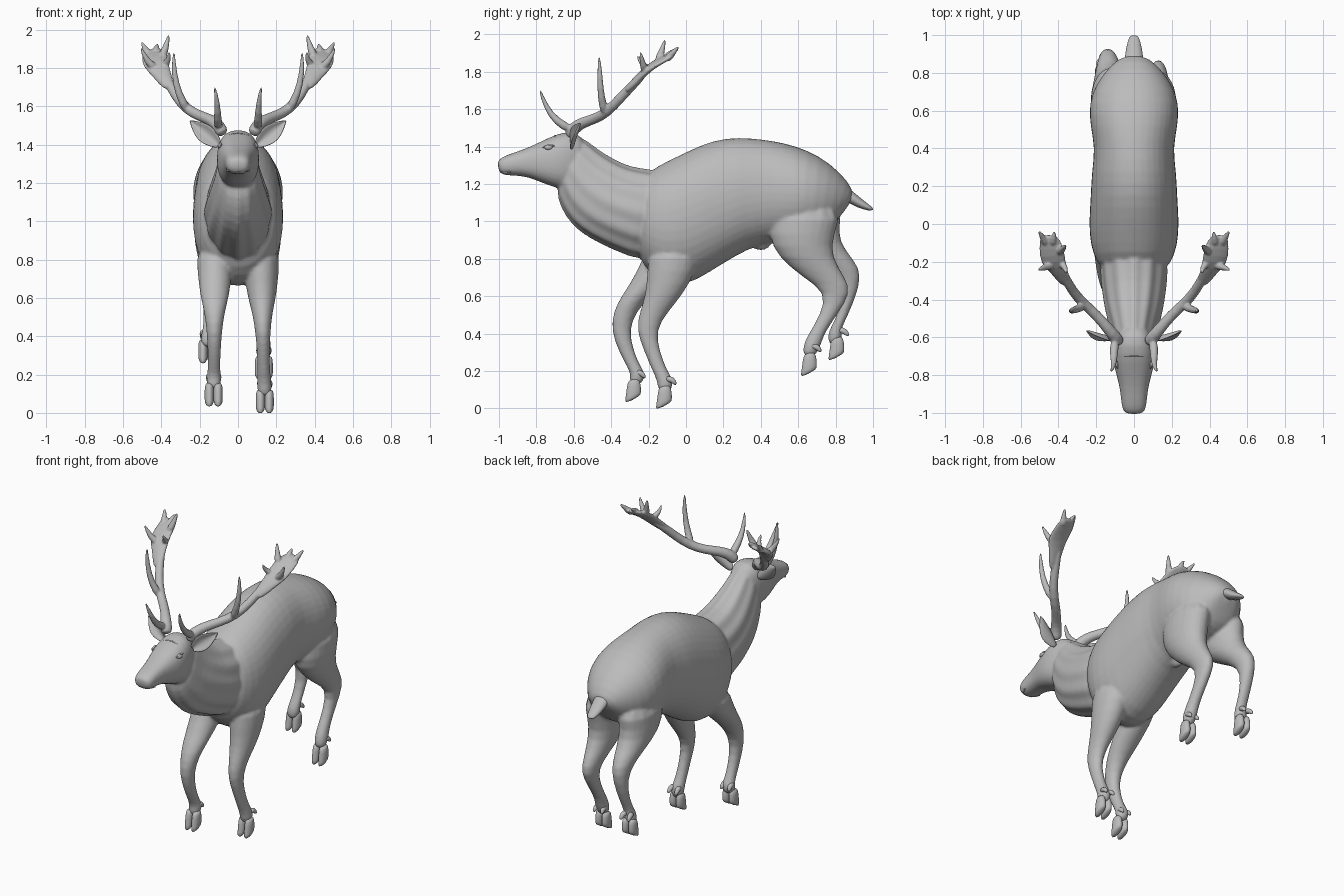
import bpy, bmesh, math
from mathutils import Vector

cube = bpy.data.objects.get("Cube")
if cube:
    bpy.data.objects.remove(cube)

grey = bpy.data.materials.new("clay_grey")
grey.use_nodes = True
grey.diffuse_color = (.5, .5, .5, 1)
grey.node_tree.nodes["Principled BSDF"].inputs["Base Color"].default_value = grey.diffuse_color

def apply_all(*objects):
    """Select the objects, the first one active, and apply their modifiers."""
    bpy.ops.object.select_all(action='DESELECT')
    for obj in objects:
        obj.select_set(True)
    bpy.context.view_layer.objects.active = objects[0]
    bpy.ops.object.convert(target='MESH')
    bpy.ops.object.shade_smooth()

def finish(name, bm, levels=1, mirror=False, thickness=0):
    """Turn a bmesh into a smooth object."""
    bmesh.ops.recalc_face_normals(bm, faces=bm.faces)
    mesh = bpy.data.meshes.new(name)
    bm.to_mesh(mesh)
    bm.free()
    obj = bpy.data.objects.new(name, mesh)
    bpy.context.collection.objects.link(obj)
    mesh.materials.append(grey)
    if thickness:
        obj.modifiers.new("Thickness", 'SOLIDIFY').thickness = thickness
    obj.modifiers.new("Smooth", 'SUBSURF').levels = levels
    if mirror:
        obj.modifiers.new("Mirror", 'MIRROR')
    apply_all(obj)
    return obj

def skin_between(bm, low, high, closed):
    for k in range(len(low) if closed else len(low) - 1):
        n = (k + 1) % len(low)
        bm.faces.new((low[k], low[n], high[n], high[k]))

def loft(name, sections, sides=12, power=1, ridges=0, depth=0, **options):
    """Skin oval rings; each section is two opposite points and a half width."""
    bm = bmesh.new()
    centres = [(Vector(a) + Vector(b)) / 2 for a, b, w in sections]
    last = len(sections) - 1
    rings = []
    for i, (a, b, w) in enumerate(sections):
        reach = (Vector(a) - Vector(b)) / 2
        along = centres[min(i + 1, last)] - centres[max(i - 1, 0)]
        side = reach.cross(along).normalized() * w
        rings.append([])
        for k in range(sides):
            t = math.tau * k / sides
            c, s = (math.copysign(abs(v) ** power, v) for v in (math.cos(t), math.sin(t)))
            swell = 1 + depth * math.cos(ridges * t)
            rings[-1].append(bm.verts.new(centres[i] + (reach * c + side * s) * swell))
    for low, high in zip(rings, rings[1:]):
        skin_between(bm, low, high, True)
    bm.faces.new(rings[0])
    bm.faces.new(rings[-1])
    return finish(name, bm, **options)

def profile(name, rows, x=0, **options):
    """Loft along the body from (top y, top z, bottom y, bottom z, half width)."""
    return loft(name, [((x, a, b), (x, c, d), w) for a, b, c, d, w in rows], **options)

def tube(name, points, **options):
    """Loft round rings through (x, y, z, radius) points."""
    places = [Vector(p[:3]) for p in points]
    sections = []
    for i, p in enumerate(places):
        along = places[min(i + 1, len(places) - 1)] - places[max(i - 1, 0)]
        u = along.cross(Vector((1, -1, 0))).normalized() * points[i][3]
        sections.append((p + u, p - u, points[i][3]))
    return loft(name, sections, sides=8, **options)

def ball(name, centre, size, **options):
    bm = bmesh.new()
    bmesh.ops.create_uvsphere(bm, u_segments=12, v_segments=8, radius=1)
    bmesh.ops.scale(bm, vec=size, verts=bm.verts)
    bmesh.ops.translate(bm, vec=centre, verts=bm.verts)
    return finish(name, bm, **options)

def fuse(name, parts, voxel, rounds):
    """Join overlapping parts into one blended skin."""
    apply_all(*parts)
    bpy.ops.object.join()
    obj = bpy.context.object
    obj.name = obj.data.name = name
    blend = obj.modifiers.new("Blend", 'REMESH')
    blend.mode, blend.voxel_size = 'VOXEL', voxel
    relax = obj.modifiers.new("Relax", 'SMOOTH')
    relax.factor, relax.iterations = .5, rounds
    apply_all(obj)

# Torso, grooved neck and head
body = [ball("sheath", (0, .4, .89), (.035, .06, .045))]
body.append(profile("torso", [
    (-.23, 1.19, -.27, .85, .15), (-.2, 1.275, -.23, .76, .195), (-.1, 1.325, -.13, .66, .235),
    (.03, 1.39, 0, .65, .242), (.15, 1.44, .12, .72, .232), (.28, 1.455, .26, .81, .228),
    (.4, 1.443, .4, .88, .208), (.52, 1.425, .52, .88, .235), (.65, 1.385, .62, .91, .243),
    (.77, 1.315, .72, .93, .203), (.87, 1.215, .79, .97, .13), (.91, 1.13, .83, 1.04, .07)],
    sides=20, power=.94))
body.append(profile("neck", [
    (-.08, 1.25, -.18, .78, .17), (-.19, 1.275, -.3, .815, .178), (-.3, 1.285, -.44, .875, .165),
    (-.4, 1.335, -.57, .945, .145), (-.47, 1.38, -.645, 1.03, .122), (-.53, 1.43, -.685, 1.12, .108),
    (-.58, 1.46, -.69, 1.19, .09)], sides=48, ridges=12, depth=.035))
body.append(profile("head", [
    (-.52, 1.42, -.58, 1.19, .08), (-.595, 1.49, -.64, 1.165, .105), (-.69, 1.47, -.7, 1.18, .115),
    (-.77, 1.43, -.77, 1.205, .103), (-.86, 1.388, -.85, 1.24, .077), (-.93, 1.365, -.93, 1.245, .069),
    (-.99, 1.343, -.98, 1.247, .063), (-1.012, 1.315, -1, 1.265, .042)], sides=20, power=.8))

# Legs: rows of (front y, back y, height); each pair shares its half widths
FRONT = (.105, .095, .077, .054, .041, .034, .034, .042, .036)
HIND = (.112, .11, .092, .06, .043, .035, .036, .042, .036)
LEGS = {
    "front_left": (.12, .14, FRONT, [
        (-.21, .09, .88), (-.21, .06, .73), (-.222, -.02, .6), (-.25, -.09, .52), (-.27, -.16, .42),
        (-.227, -.14, .31), (-.182, -.1, .2), (-.155, -.06, .15), (-.15, -.08, .08)]),
    "front_right": (-.12, -.127, FRONT, [
        (-.22, .08, .88), (-.26, -.03, .73), (-.35, -.19, .6), (-.39, -.26, .52), (-.405, -.305, .42),
        (-.36, -.275, .3), (-.315, -.24, .22), (-.295, -.21, .18), (-.31, -.24, .12)]),
    "hind_left": (.122, .135, HIND, [
        (.45, .87, 1.1), (.43, .79, .92), (.485, .785, .81), (.62, .855, .7), (.75, .89, .62),
        (.715, .81, .5), (.655, .74, .4), (.622, .725, .34), (.625, .69, .27)]),
    "hind_right": (-.122, -.16, HIND, [
        (.46, .87, 1.1), (.46, .81, .94), (.56, .86, .84), (.75, .94, .75), (.845, .93, .65),
        (.81, .87, .5), (.77, .83, .43), (.755, .84, .39), (.76, .82, .34)])}
for name, (top_x, foot_x, widths, rows) in LEGS.items():
    xs = [top_x + (foot_x - top_x) * i / (len(rows) - 1) for i in range(len(rows))]
    body.append(loft(name + "_leg", [((x, front, z), (x, back, z), w)
                                     for x, w, (front, back, z) in zip(xs, widths, rows)]))
fuse("body_and_legs", body, .01, 4)

# Cloven hooves and dewclaws, placed under each leg
FEET = {"front_left": (.14, 0, 0), "front_right": (-.127, -.165, .035),
        "hind_left": (.135, .775, .175), "hind_right": (-.16, .922, .26)}
for foot, (x, y, z) in FEET.items():
    for toe, s in (("inner", -1), ("outer", 1)):
        profile(f"{foot}_{toe}_hoof", [
            (y - .145, z + .12, y - .085, z + .13, .022), (y - .152, z + .08, y - .075, z + .09, .025),
            (y - .16, z + .02, y - .073, z + .05, .026), (y - .166, z - .015, y - .078, z + .032, .022)],
            x=x + s * .023)
        tube(f"{foot}_{toe}_dewclaw", [
            (x + s * .02, y - .11, z + .16, .02), (x + s * .026, y - .07, z + .155, .018),
            (x + s * .028, y - .052, z + .125, .009)])

# Face details
ball("eyes", (.093, -.735, 1.395), (.014, .024, .013), mirror=True)
tube("eyelids", [(.086, -.77, 1.392, .004), (.094, -.735, 1.411, .008), (.096, -.7, 1.402, .004)], mirror=True)
tube("nostrils", [(.015, -.997, 1.3, .004), (.03, -.993, 1.322, .009), (.047, -.98, 1.318, .008),
                  (.05, -.978, 1.3, .004)], mirror=True)
tube("lips", [(x, y, 1.264, .006) for x, y in
              ((-.06, -.93), (-.045, -.978), (0, -.998), (.045, -.978), (.06, -.93))])
for i in range(3):
    y, z = -.7 - i * .04, 1.459 - i * .02
    tube(f"brow_fold_{i}", [(x, y, z - drop, .005) for x, drop in
                            ((-.06, .016), (-.03, .004), (0, 0), (.03, .004), (.06, .016))])

# Cupped ears, from (distance along the ear, half width)
bm = bmesh.new()
axis, across = Vector((.15, .04, .125)), Vector((.64, 0, -.77))
rows = []
for t, half in ((0, .022), (.25, .046), (.5, .056), (.75, .042), (1.05, .006)):
    spine = Vector((.095, -.6, 1.395)) + axis * t
    rows.append([bm.verts.new(spine + across * half * u - Vector((0, .6 * half * u * u, 0)))
                 for u in (-1, -.5, 0, .5, 1)])
for low, high in zip(rows, rows[1:]):
    skin_between(bm, low, high, False)
finish("ears", bm, levels=2, mirror=True, thickness=.012)

# Antlers: beam, palm and tines
antlers = [tube("beams", [
    (.075, -.63, 1.45, .038), (.1, -.6, 1.5, .038), (.14, -.55, 1.53, .032), (.2, -.48, 1.55, .03),
    (.27, -.42, 1.585, .03), (.33, -.35, 1.66, .028), (.365, -.28, 1.735, .028),
    (.4, -.22, 1.79, .02)], mirror=True)]
antlers.append(loft("palms", [
    ((.32, -.33, 1.695), (.385, -.33, 1.68), .022), ((.355, -.24, 1.79), (.445, -.25, 1.755), .022),
    ((.36, -.18, 1.845), (.5, -.21, 1.805), .02), ((.37, -.12, 1.88), (.505, -.13, 1.85), .018),
    ((.405, -.05, 1.905), (.505, -.055, 1.89), .011)], mirror=True))
TINES = {
    "brow": [(.1, -.61, 1.49, .03), (.108, -.69, 1.53, .023), (.105, -.75, 1.61, .016),
             (.125, -.785, 1.715, .006)],
    "middle": [(.26, -.43, 1.57, .03), (.31, -.455, 1.66, .02), (.335, -.46, 1.77, .017),
               (.335, -.465, 1.895, .006)],
    "outer": [(.42, -.21, 1.79, .03), (.475, -.23, 1.83, .02), (.51, -.245, 1.915, .006)],
    "inner": [(.39, -.2, 1.81, .028), (.36, -.235, 1.84, .015), (.36, -.265, 1.89, .006)],
    "crown": [(.4, -.15, 1.85, .03), (.375, -.13, 1.91, .018), (.36, -.11, 1.98, .006)],
    "back": [(.46, -.11, 1.86, .03), (.485, -.07, 1.9, .017), (.505, -.035, 1.94, .006)],
    "rear": [(.43, -.11, 1.87, .03), (.425, -.07, 1.91, .015), (.42, -.035, 1.925, .006)]}
antlers += [tube(name, points, mirror=True) for name, points in TINES.items()]
fuse("antlers", antlers, .006, 2)

# Tail
profile("tail", [
    (.83, 1.2, .82, 1.11, .05), (.89, 1.165, .87, 1.1, .052), (.94, 1.12, .91, 1.075, .044),
    (.98, 1.09, .96, 1.06, .034), (1.005, 1.068, .995, 1.055, .022)])
